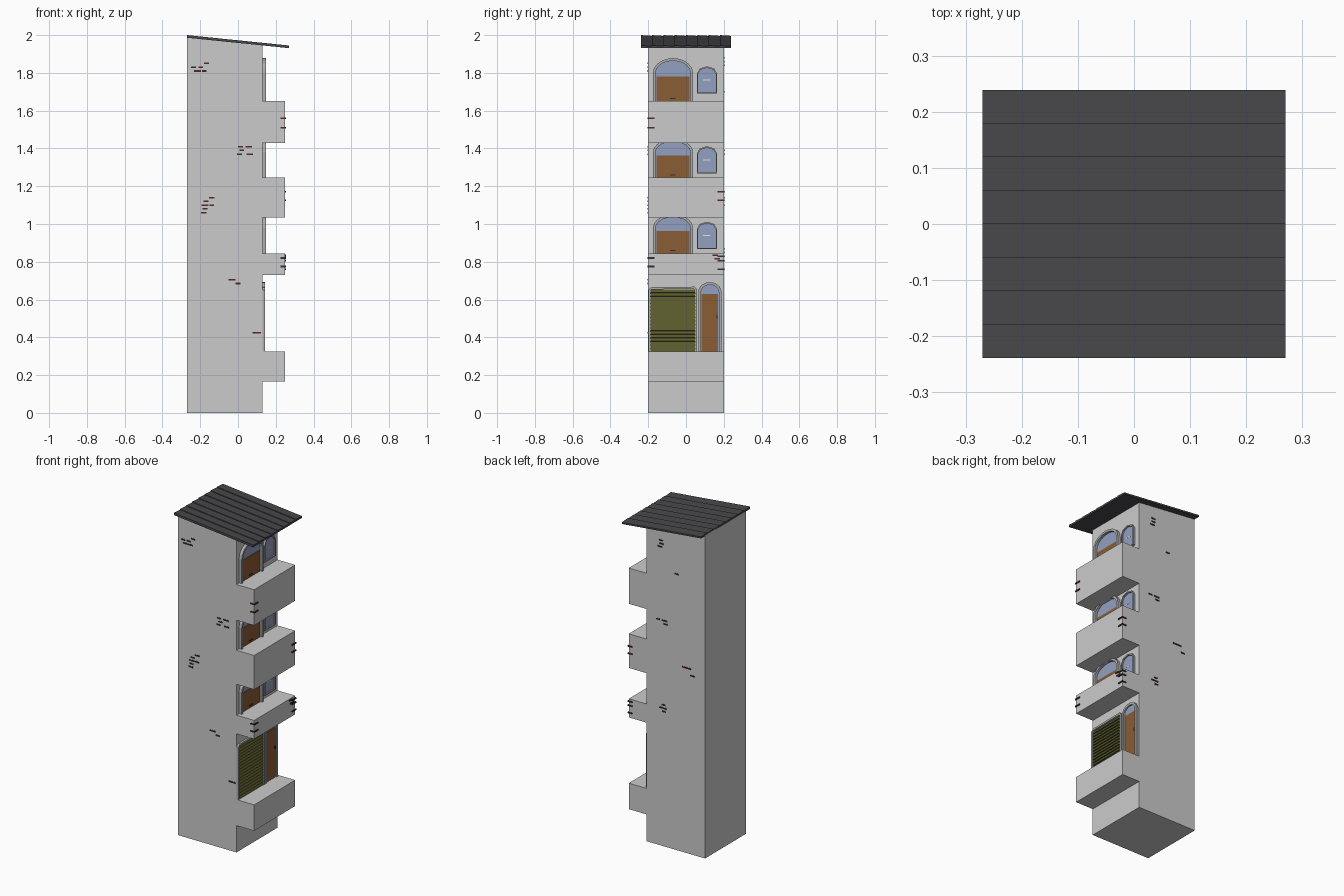
import bpy, bmesh, math, random

if "Cube" in bpy.data.objects:
    bpy.data.objects.remove(bpy.data.objects["Cube"])
random.seed(4)


def mat(name, r, g, b):
    m = bpy.data.materials.new(name)
    m.diffuse_color = (r, g, b, 1)
    m.use_nodes = True
    m.node_tree.nodes["Principled BSDF"].inputs["Base Color"].default_value = m.diffuse_color
    return m


WALL = mat("wall grey", .6, .6, .6)
TRIM = mat("trim grey", .42, .42, .42)
ROOF = mat("roof slate", .065, .064, .072)
WOOD = mat("door brown", .26, .11, .035)
GLASS = mat("glass blue", .29, .35, .53)
OLIVE = mat("shutter olive", .10, .10, .025)
BRICK = mat("brick red", .10, .018, .018)
DARK = mat("dark metal", .03, .03, .03)
PALE = mat("glint pale", .8, .8, .8)


def finish(name, bm, m):
    bmesh.ops.recalc_face_normals(bm, faces=bm.faces)
    me = bpy.data.meshes.new(name)
    bm.to_mesh(me)
    bm.free()
    me.materials.append(m)
    ob = bpy.data.objects.new(name, me)
    bpy.context.collection.objects.link(ob)
    return ob


def add_prism(bm, pts, vec):
    """Extrude a flat polygon of 3D points along vec."""
    a = [bm.verts.new(p) for p in pts]
    b = [bm.verts.new([p[i] + vec[i] for i in range(3)]) for p in pts]
    n = len(pts)
    bm.faces.new(a)
    bm.faces.new(b[::-1])
    for i in range(n):
        j = (i + 1) % n
        bm.faces.new((a[i], a[j], b[j], b[i]))


def add_box(bm, x0, x1, y0, y1, z0, z1):
    add_prism(bm, [(x0, y0, z0), (x1, y0, z0), (x1, y0, z1), (x0, y0, z1)], (0, y1 - y0, 0))


def box(name, m, *dims):
    bm = bmesh.new()
    add_box(bm, *dims)
    return finish(name, bm, m)


def arch(y0, y1, z0, spring, top, n):
    """Outline with straight sides and an elliptical head."""
    c, r = (y0 + y1) / 2, (y1 - y0) / 2
    pts = [(y0, z0)]
    for i in range(n + 1):
        t = math.pi * (1 - i / n)
        pts.append((c + r * math.cos(t), spring + (top - spring) * math.sin(t)))
    return pts + [(y1, z0)]


def plate(name, m, pts, x0, x1):
    bm = bmesh.new()
    add_prism(bm, [(x0, y, z) for y, z in pts], (x1 - x0, 0, 0))
    return finish(name, bm, m)


def frame(name, outer, inner, x0, x1, closed=False):
    """Band between two outlines, standing out of the wall."""
    bm = bmesh.new()
    n = len(outer)
    rows = [[bm.verts.new((x, y, z)) for y, z in o]
            for o, x in ((outer, x0), (outer, x1), (inner, x1), (inner, x0))]
    for i in range(n if closed else n - 1):
        j = (i + 1) % n
        for k in range(4):
            a, b = rows[k], rows[(k + 1) % 4]
            bm.faces.new((a[i], a[j], b[j], b[i]))
    return finish(name, bm, TRIM)


FX = .13   # facade plane

# tower body with sloping top
bm = bmesh.new()
add_prism(bm, [(-.27, -.2, 0), (FX, -.2, 0), (FX, -.2, 1.948), (-.27, -.2, 1.99)], (0, .4, 0))
finish("tower_body", bm, WALL)

# balconies
for i, (z0, z1) in enumerate(((.165, .325), (.73, .845), (1.035, 1.245), (1.43, 1.65))):
    box(f"balcony_{i}", WALL, FX - .01, .25, -.2, .2, z0, z1)

# roof of overlapping slanted strips running down the slope
bm = bmesh.new()
N = 8
for i in range(N):
    y0 = -.239 + .478 * i / N
    y1 = y0 + .478 / N
    add_prism(bm, [(-.27, y0, 1.986), (-.27, y1, 1.986), (-.27, y1, 1.996), (-.27, y0, 2.0)],
              (.54, 0, -.055))
finish("roof", bm, ROOF)


def arched_door(name, y0, y1, z0, wood_top, spring, top, x1, w=.014):
    outer = arch(y0, y1, z0, spring, top, 10)
    inner = arch(y0 + w, y1 - w, z0, spring, top - w, 10)
    frame(name + "_frame", outer, inner, FX - .005, x1)
    plate(name + "_glass", GLASS, inner, FX - .005, FX + .003)
    box(name + "_leaf", WOOD, FX - .005, FX + .006, y0 + w + .004, y1 - w - .004, z0, wood_top)


# upper floors: arched door and small window each
for i, (b, s) in enumerate(((.845, .9), (1.245, .9), (1.65, 1))):
    arched_door(f"upper_door_{i}", -.175, .037, b, b + .13 * s, b + .15 * s, b + .228 * s, .148)
    box(f"upper_handle_{i}", DARK, FX, FX + .01, -.085, -.055, b + .012, b + .018)
    w0 = b + (.04 if i == 2 else .022)
    outer = arch(.057, .165, w0, w0 + .105, w0 + .145, 4)
    inner = arch(.064, .158, w0 + .007, w0 + .103, w0 + .137, 4)
    frame(f"window_frame_{i}", outer, inner, FX - .005, FX + .012, True)
    plate(f"window_glass_{i}", GLASS, inner, FX - .005, FX + .004)
    box(f"window_glint_{i}", PALE, FX, FX + .005, .09, .13, w0 + .07, w0 + .074)

# ground floor door
arched_door("entry_door", .065, .188, .325, .63, .64, .692, .142)
box("entry_handle", DARK, FX, FX + .01, .162, .168, .5, .52)

# roller shutter with sawtooth slats, and its frame
bm = bmesh.new()
S, z0, h = 18, .325, .33
pts = [(FX - .005, -.19, z0)]
for i in range(S):
    pts += [(FX + .010, -.19, z0 + h * i / S), (FX + .003, -.19, z0 + h * (i + .95) / S)]
pts.append((FX - .005, -.19, z0 + h))
add_prism(bm, pts, (0, .24, 0))
finish("roller_shutter", bm, OLIVE)
o = [(-.199, .325), (-.199, .65), (-.185, .665), (.045, .668), (.058, .655), (.058, .325)]
n = [(-.188, .325), (-.188, .645), (-.183, .654), (.042, .656), (.047, .648), (.047, .325)]
frame("shutter_frame", o, n, FX - .005, .143)

# exposed bricks: clusters (x centre, z centre, spread x, spread z, count, side)
bm = bmesh.new()
bd = bmesh.new()
clusters = [(-.2, 1.83, .04, .02, 6, -1), (.035, 1.39, .04, .022, 7, -1), (-.18, 1.1, .05, .05, 9, -1),
            (-.015, .705, .025, .025, 4, -1), (.09, .425, .02, .002, 2, -1),
            (.035, 1.86, .02, .025, 4, 1), (-.08, 1.7, .005, .005, 1, 1), (.03, 1.39, .035, .025, 5, 1),
            (-.155, 1.12, .03, .03, 5, 1), (.02, .85, .035, .012, 5, 1)]
for cx, cz, sx, sz, n, side in clusters:
    for k in range(n):
        x = cx + random.uniform(-sx, sx)
        z = cz + round(random.uniform(-sz, sz) / .02) * .02
        y0, y1 = sorted((side * .195, side * .203))
        add_box(bm if k % 2 else bd, x - .013, x + .013, y0, y1, z - .004, z + .004)
# bricks wrapping balcony corners
for y, z in ((-.2, 1.56), (-.2, 1.51), (-.2, .82), (-.2, .775),
             (.2, 1.17), (.2, 1.125), (.2, .83), (.2, .805), (.2, .76)):
    c = y * .925
    add_box(bm if z > 1 else bd, .226, .255, c - .019, c + .019, z - .004, z + .004)
for y, z in ((.155, .835), (.165, .815)):
    add_box(bm, .245, .254, y - .015, y + .015, z - .004, z + .004)
finish("red_bricks", bm, BRICK)
finish("dark_bricks", bd, DARK)
